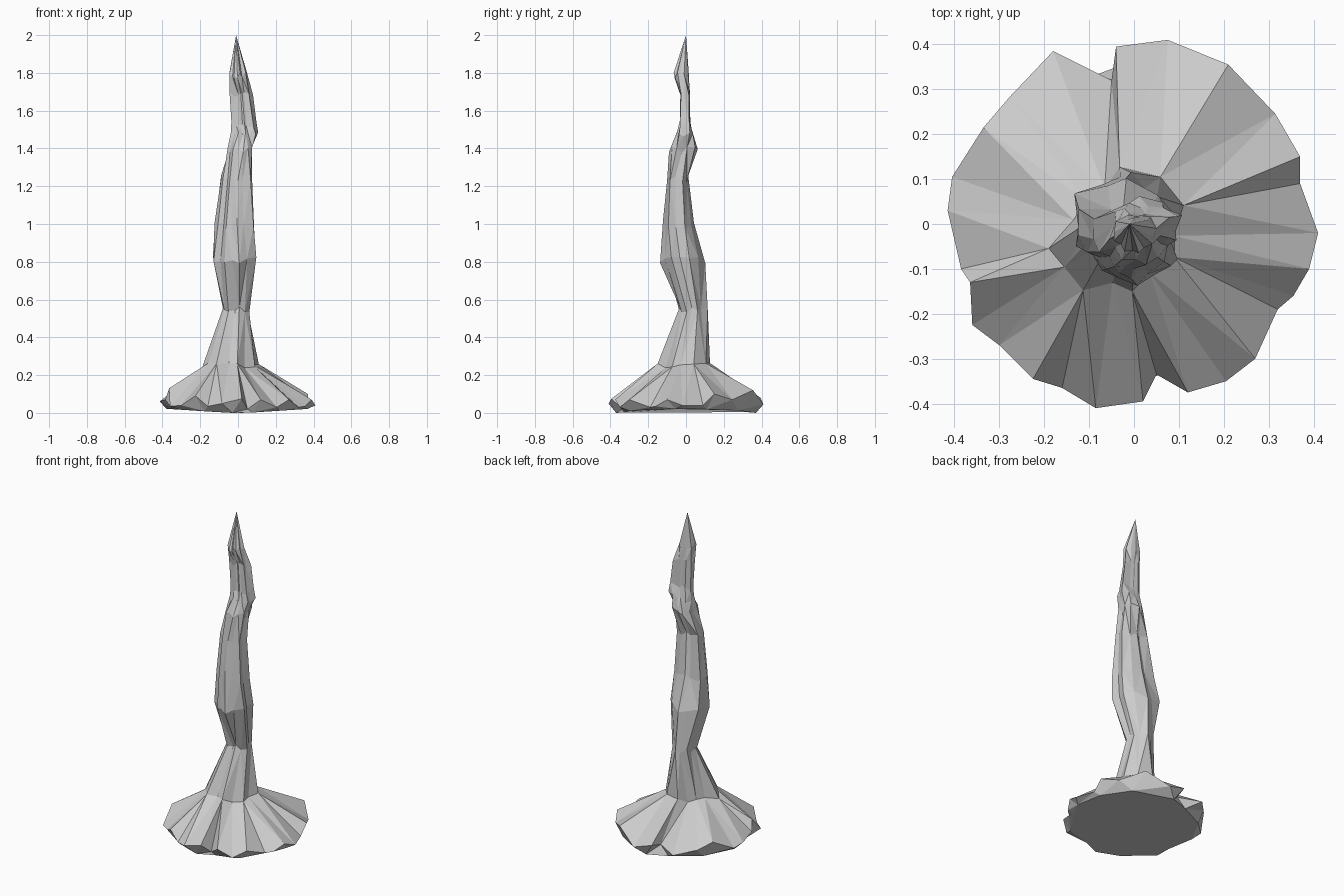
import bpy, bmesh, math, random
from mathutils import Vector

if "Cube" in bpy.data.objects:
    bpy.data.objects.remove(bpy.data.objects["Cube"])

random.seed(4)

# Scalloped rim of the base: x, y, z of ridges and valleys
RIM = [(.41, -.02, .04), (.39, -.10, .07), (.355, -.16, .035), (.32, -.19, .03),
       (.27, -.30, .07), (.205, -.35, .03), (.12, -.375, .07), (.05, -.335, .02),
       (.02, -.395, .075), (-.085, -.41, .05), (-.16, -.365, .035), (-.225, -.345, .09),
       (-.30, -.27, .04), (-.36, -.225, .035), (-.365, -.13, .13), (-.385, -.10, .07),
       (-.415, .03, .06), (-.405, .105, .05), (-.335, .215, .11), (-.275, .285, .07),
       (-.18, .385, .05), (-.05, .32, .06), (-.04, .395, .08), (.075, .41, .045),
       (.21, .355, .12), (.315, .245, .07), (.37, .15, .10), (.37, .09, .04)]
RIM.sort(key=lambda p: math.atan2(p[1], p[0]))

# Column sections: z, then min and max along x, y and the two diagonals
SECTIONS = [(.25, -.19, .11, -.15, .127, -.20, .13, -.12, .11),
            (.55, -.08, .06, -.035, .115, -.07, .08, -.07, .11),
            (.81, -.133, .097, -.137, .102, -.12, .10, -.135, .14),
            (1.0, -.125, .085, -.122, .042, -.11, .075, -.125, .10),
            (1.24, -.09, .075, -.10, .012, -.09, .05, -.11, .07),
            (1.39, -.055, .075, -.09, .062, -.075, .11, -.10, .05),
            (1.47, -.04, .107, -.05, .04, -.04, .09, -.095, .035),
            (1.53, -.035, .097, -.033, .023, -.035, .08, -.085, .03),
            (1.69, -.045, .08, -.03, .02, -.05, .07, -.06, .04),
            (1.79, -.045, .05, -.065, .015, -.055, .04, -.06, .03)]
N = len(RIM) // 2
R = math.sqrt(.5)
AXES = [Vector((1, 0)), Vector((0, 1)), Vector((R, R)), Vector((-R, R))]


def fit(values, lo, hi):
    a, b = min(values), max(values)
    return [lo + (v - a) / (b - a) * (hi - lo) for v in values]


def section(bm, angles, z, *lim):
    """Fluted ring inside the eight limits, with uneven heights."""
    c = Vector(((lim[0] + lim[1]) / 2, (lim[2] + lim[3]) / 2))
    pts = []
    for i, a in enumerate(angles):
        d = Vector((math.cos(a), math.sin(a)))
        reach = []
        for k, axis in enumerate(AXES):
            t = d.dot(axis)
            if abs(t) > .01:
                reach.append((lim[2 * k + (t > 0)] - c.dot(axis)) / t)
        pts.append(c + d * min(reach) * (1 - .13 * (i % 2) - random.uniform(0, .05)))
    xs = fit([p.x for p in pts], lim[0], lim[1])
    ys = fit([p.y for p in pts], lim[2], lim[3])
    return [bm.verts.new((x, y, z + random.uniform(-.018, .018))) for x, y in zip(xs, ys)]


bm = bmesh.new()

# Rim and flat underside
rim = [bm.verts.new(p) for p in RIM]
foot = []
for i in range(N):
    x = (RIM[2 * i][0] + RIM[2 * i + 1][0]) / 2
    y = (RIM[2 * i][1] + RIM[2 * i + 1][1]) / 2
    foot.append(bm.verts.new((x * .92, y * .92, .06 * max(0, abs(x) - .05))))
min(foot, key=lambda v: v.co.z).co.z = 0
bm.faces.new(foot)

# Column rings
angles = [math.atan2(v.co.y, v.co.x) for v in foot]
rings = [section(bm, angles, *s) for s in SECTIONS]


def join_to_rim(ring):
    """Connect the rim to a ring with half as many points."""
    for i in range(N):
        a, b, c = rim[2 * i], rim[2 * i + 1], rim[(2 * i + 2) % (2 * N)]
        bm.faces.new((a, b, ring[i]))
        bm.faces.new((b, c, ring[(i + 1) % N], ring[i]))


# Undercut edge, ridged skirt and column
join_to_rim(foot)
join_to_rim(rings[0])
for low, high in zip(rings, rings[1:]):
    for i in range(N):
        j = (i + 1) % N
        bm.faces.new((low[i], low[j], high[j], high[i]))

# Pointed tip
tip = bm.verts.new((-.01, 0, 2))
for i in range(N):
    bm.faces.new((rings[-1][i], rings[-1][(i + 1) % N], tip))

bmesh.ops.triangulate(bm, faces=[f for f in bm.faces if len(f.verts) == 4])
bmesh.ops.recalc_face_normals(bm, faces=bm.faces)
mesh = bpy.data.meshes.new("stalagmite")
bm.to_mesh(mesh)
bm.free()
bpy.context.collection.objects.link(bpy.data.objects.new("stalagmite", mesh))
